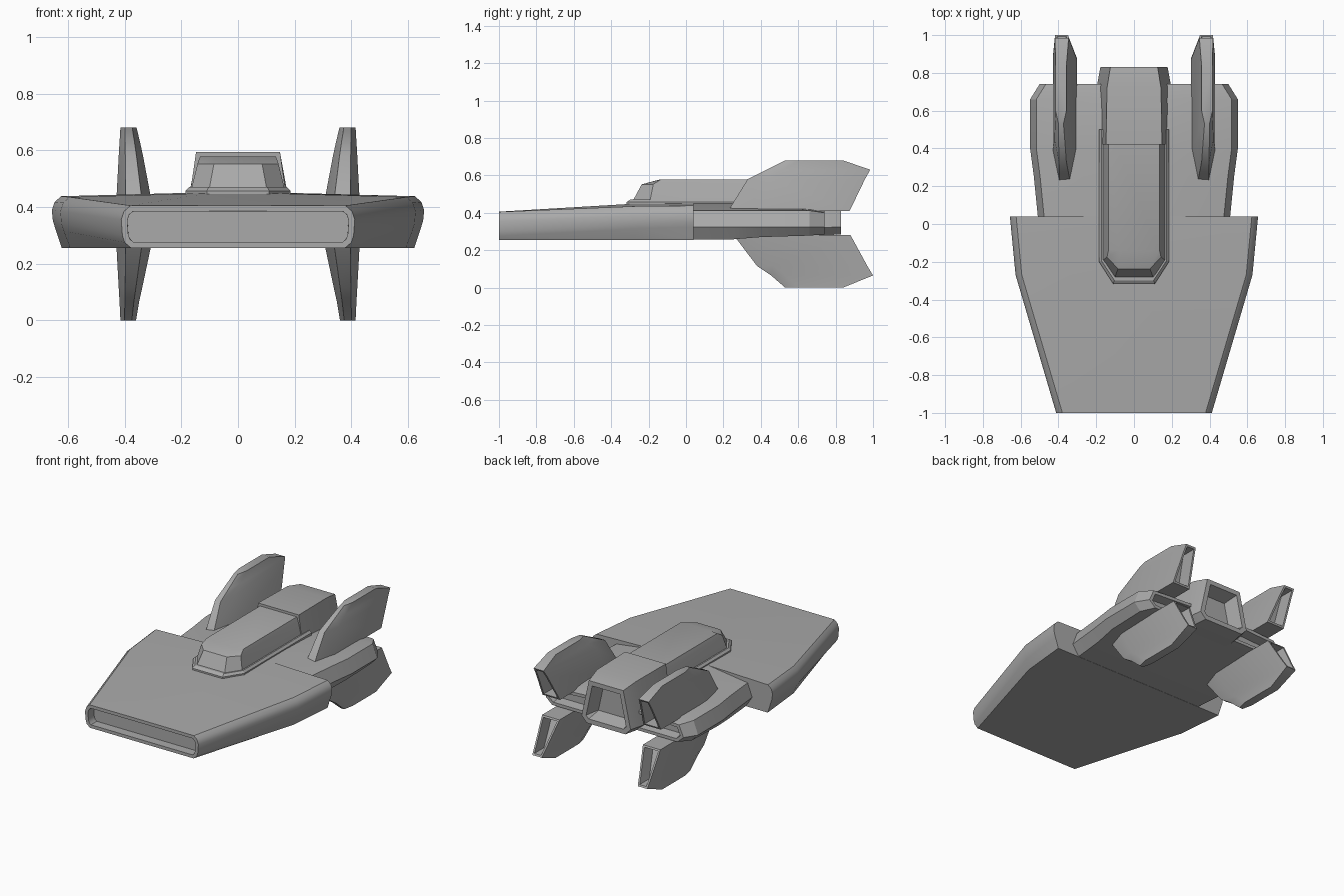
import bpy, bmesh
from mathutils import Vector

if "Cube" in bpy.data.objects:
    bpy.data.objects.remove(bpy.data.objects["Cube"])

# dark grey hull paint
paint = bpy.data.materials.new("dark_grey")
paint.diffuse_color = (0.4, 0.4, 0.4, 1)
paint.use_nodes = True
paint.node_tree.nodes["Principled BSDF"].inputs["Base Color"].default_value = paint.diffuse_color


def loft(name, rings, recess=None, smooth=None):
    """Skin equal-length closed rings; recess = (direction, rim, depth, taper)."""
    bm = bmesh.new()
    vs = [[bm.verts.new(p) for p in r] for r in rings]
    n = len(rings[0])
    for a, b in zip(vs, vs[1:]):
        for i in range(n):
            j = (i + 1) % n
            bm.faces.new((a[i], a[j], b[j], b[i]))
    bm.faces.new(vs[0])
    bm.faces.new(vs[-1])
    bmesh.ops.recalc_face_normals(bm, faces=bm.faces)
    if recess:
        direction, rim, depth, taper = recess
        d = Vector(direction)
        faces = [f for f in bm.faces if f.normal.dot(d) > 0.8]
        bmesh.ops.inset_region(bm, faces=faces, thickness=rim, use_even_offset=True)
        bmesh.ops.inset_region(bm, faces=faces, thickness=taper, use_even_offset=True)
        bmesh.ops.translate(bm, verts=list({v for f in faces for v in f.verts}), vec=d * -depth)
    me = bpy.data.meshes.new(name)
    bm.to_mesh(me)
    bm.free()
    me.materials.append(paint)
    ob = bpy.data.objects.new(name, me)
    bpy.context.collection.objects.link(ob)
    if smooth:
        bpy.context.view_layer.objects.active = ob
        ob.select_set(True)
        bpy.ops.object.shade_smooth_by_angle(angle=smooth)
        ob.select_set(False)
    return ob


def section(y, half):
    """Symmetric cross-section at y from its right half (top to bottom)."""
    return [(x, y, z) for x, z in half] + [(-x, y, z) for x, z in reversed(half)]


def outline(z, half):
    """Symmetric plan outline at z."""
    return [(x, y, z) for x, y in half] + [(-x, y, z) for x, y in reversed(half)]


# front hull with slot intake
def hull_ring(y, hw, top, mid, low):
    return section(y, [(0.1, mid), (hw - 0.033, top), (hw - 0.01, top - 0.02), (hw, top - 0.05),
                       (hw - 0.004, low), (hw - 0.012, low - 0.025), (hw - 0.035, 0.255)])


loft("front_hull", [hull_ring(-1, 0.412, 0.405, 0.406, 0.30), hull_ring(-0.27, 0.627, 0.435, 0.449, 0.34),
                    hull_ring(0.04, 0.657, 0.438, 0.452, 0.35)],
     recess=((0, -1, 0), 0.021, 0.06, 0.0005), smooth=0.6)


# rear hull with exhaust slots
def rear_ring(y, hw, mid, top, low):
    return section(y, [(0.19, mid), (hw - 0.033, top), (hw, 0.325), (hw - 0.045, low)])


loft("rear_hull", [rear_ring(0.0, 0.505, 0.45, 0.412, 0.256), rear_ring(0.25, 0.53, 0.45, 0.412, 0.258),
                   rear_ring(0.40, 0.55, 0.445, 0.412, 0.27), rear_ring(0.66, 0.55, 0.435, 0.412, 0.278),
                   rear_ring(0.74, 0.50, 0.415, 0.40, 0.285)],
     recess=((0, 1, 0), 0.02, 0.06, 0.01), smooth=0.4)

# canopy and its skirt
loft("canopy_skirt", [outline(0.42, [(0.11, -0.317), (0.185, -0.2), (0.185, 0.5)]),
                      outline(0.457, [(0.11, -0.317), (0.185, -0.2), (0.185, 0.5)]),
                      outline(0.47, [(0.104, -0.298), (0.172, -0.195), (0.172, 0.5)])])
loft("canopy", [outline(0.45, [(0.104, -0.292), (0.168, -0.195), (0.168, 0.5)]),
                outline(0.552, [(0.085, -0.237), (0.143, -0.175), (0.143, 0.5)]),
                outline(0.578, [(0.08, -0.14), (0.134, -0.135), (0.134, 0.5)])], smooth=0.5)

# central engine block
loft("engine_block", [section(0.42, [(0.148, 0.594), (0.188, 0.32), (0.14, 0.28)]),
                      section(0.72, [(0.143, 0.592), (0.198, 0.32), (0.155, 0.278)]),
                      section(0.83, [(0.125, 0.568), (0.178, 0.325), (0.14, 0.285)])],
     recess=((0, 1, 0), 0.03, 0.09, 0.025), smooth=0.4)


# four fins: layers are (z, front y, shoulder y, rear y, inner x, outer x)
def fin(name, layers, side):
    rings = []
    for z, yf, ym, yr, xi, xo in layers:
        nose = 0.27 * (xo - xi)
        pts = [(xi + nose, yf), (xi, ym), (xi, yr), (xo, yr), (xo, ym), (xo - nose, yf)]
        rings.append([(side * x, y, z) for x, y in pts])
    loft(name, rings, recess=((0, 1, 0), 0.012, 0.09, 0.005), smooth=0.6)


UPPER = [(0.41, 0.225, 0.39, 0.875, 0.303, 0.43), (0.58, 0.33, 0.45, 0.957, 0.335, 0.421),
         (0.63, 0.43, 0.52, 0.985, 0.346, 0.418), (0.68, 0.53, 0.60, 0.84, 0.358, 0.415)]
LOWER = [(0.28, 0.255, 0.39, 0.88, 0.303, 0.43), (0.115, 0.38, 0.47, 0.97, 0.338, 0.421),
         (0.065, 0.455, 0.53, 1.0, 0.349, 0.418), (0.0, 0.53, 0.60, 0.84, 0.36, 0.415)]
for side, label in ((1, "right"), (-1, "left")):
    fin("upper_fin_" + label, UPPER, side)
    fin("lower_fin_" + label, LOWER, side)
